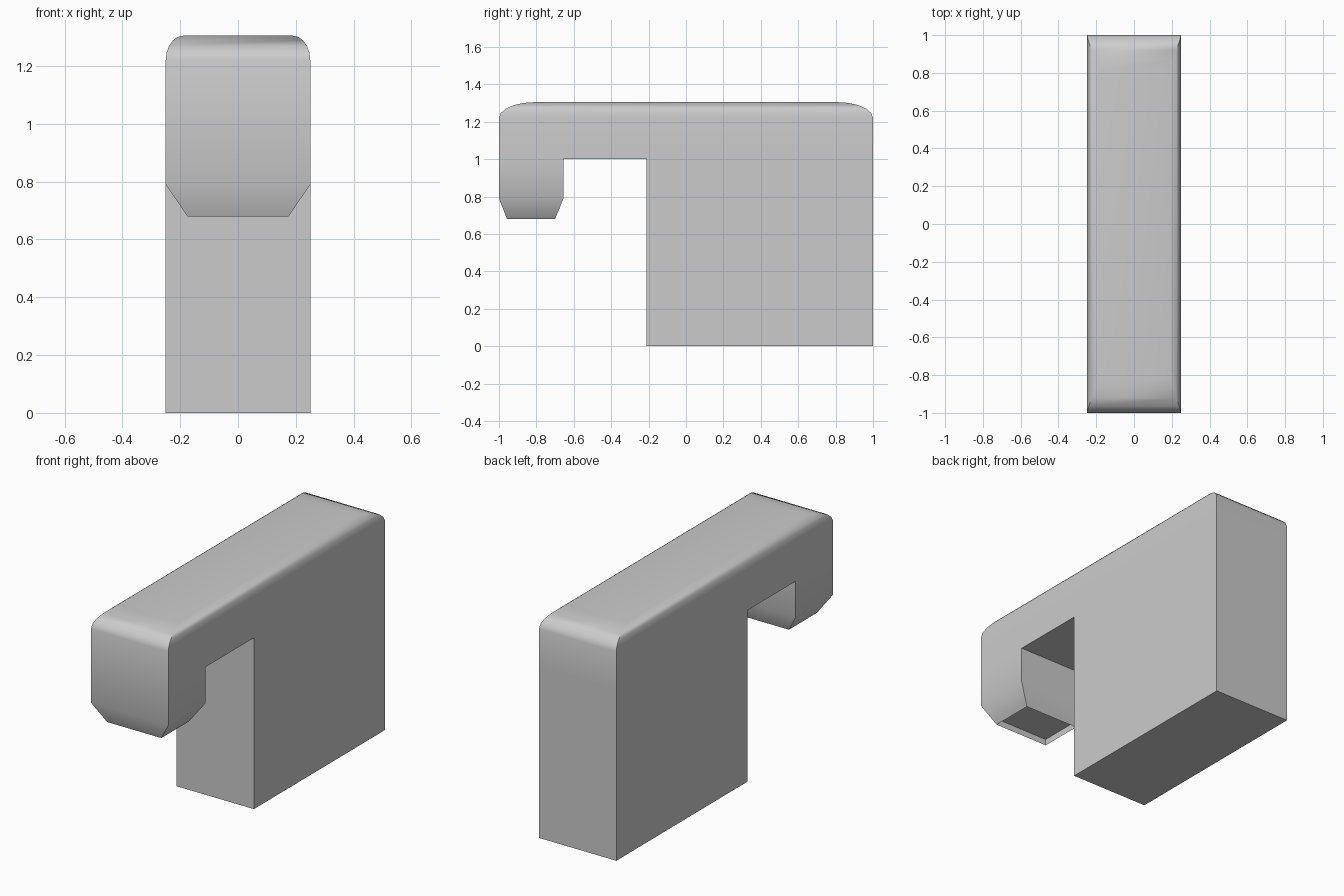
import bpy, bmesh, math

if "Cube" in bpy.data.objects:
    bpy.data.objects.remove(bpy.data.objects["Cube"])


def loft(name, rings, cap_first=False, cap_last=False, extra=()):
    """Stack rectangles (x half-width, y0, y1, z) into a skinned shell."""
    bm = bmesh.new()

    def ring(hx, y0, y1, z):
        return [bm.verts.new(p) for p in
                ((-hx, y0, z), (hx, y0, z), (hx, y1, z), (-hx, y1, z))]

    loops = [ring(*r) for r in rings]
    for a, b in zip(loops, loops[1:]):
        for i in range(4):
            j = (i + 1) % 4
            bm.faces.new((a[i], a[j], b[j], b[i]))
    if cap_first:
        bm.faces.new(loops[0][::-1])
    if cap_last:
        bm.faces.new(loops[-1])
    for r in extra:  # loose downward-facing panels
        bm.faces.new(ring(*r)[::-1])
    mesh = bpy.data.meshes.new(name)
    bm.to_mesh(mesh)
    bm.free()
    obj = bpy.data.objects.new(name, mesh)
    bpy.context.collection.objects.link(obj)
    bpy.ops.object.select_all(action='DESELECT')
    obj.select_set(True)
    bpy.context.view_layer.objects.active = obj
    bpy.ops.object.shade_smooth_by_angle(angle=math.radians(40))
    return obj


W = 0.25          # half width shared by every part
BODY_Y = -0.21    # front of the body
NOZZLE_Y = -0.655  # back of the nozzle

# Upright body, open where it joins the arm
loft("body", [(W, BODY_Y, 1, 0), (W, BODY_Y, 1, 1)], cap_first=True)

# Long arm with a stretched rounded top and an underside between the legs
arm = [(W, -1, 1, 1), (W, -1, 1, 1.22)]
for k in range(1, 6):
    a = math.radians(18 * k)
    inset = 1 - math.cos(a)
    hy = 1 - 0.19 * inset
    arm.append((W - 0.06 * inset, -hy, hy, 1.22 + 0.085 * math.sin(a)))
loft("arm", arm, cap_last=True, extra=[(W, NOZZLE_Y, BODY_Y, 1)])

# Tapered nozzle with a shallow recessed mouth
loft("nozzle", [(0.172, -0.955, -0.703, 0.715),
                (0.175, -0.957, -0.700, 0.68),
                (W, -1, NOZZLE_Y, 0.79),
                (W, -1, NOZZLE_Y, 1)], cap_first=True)
